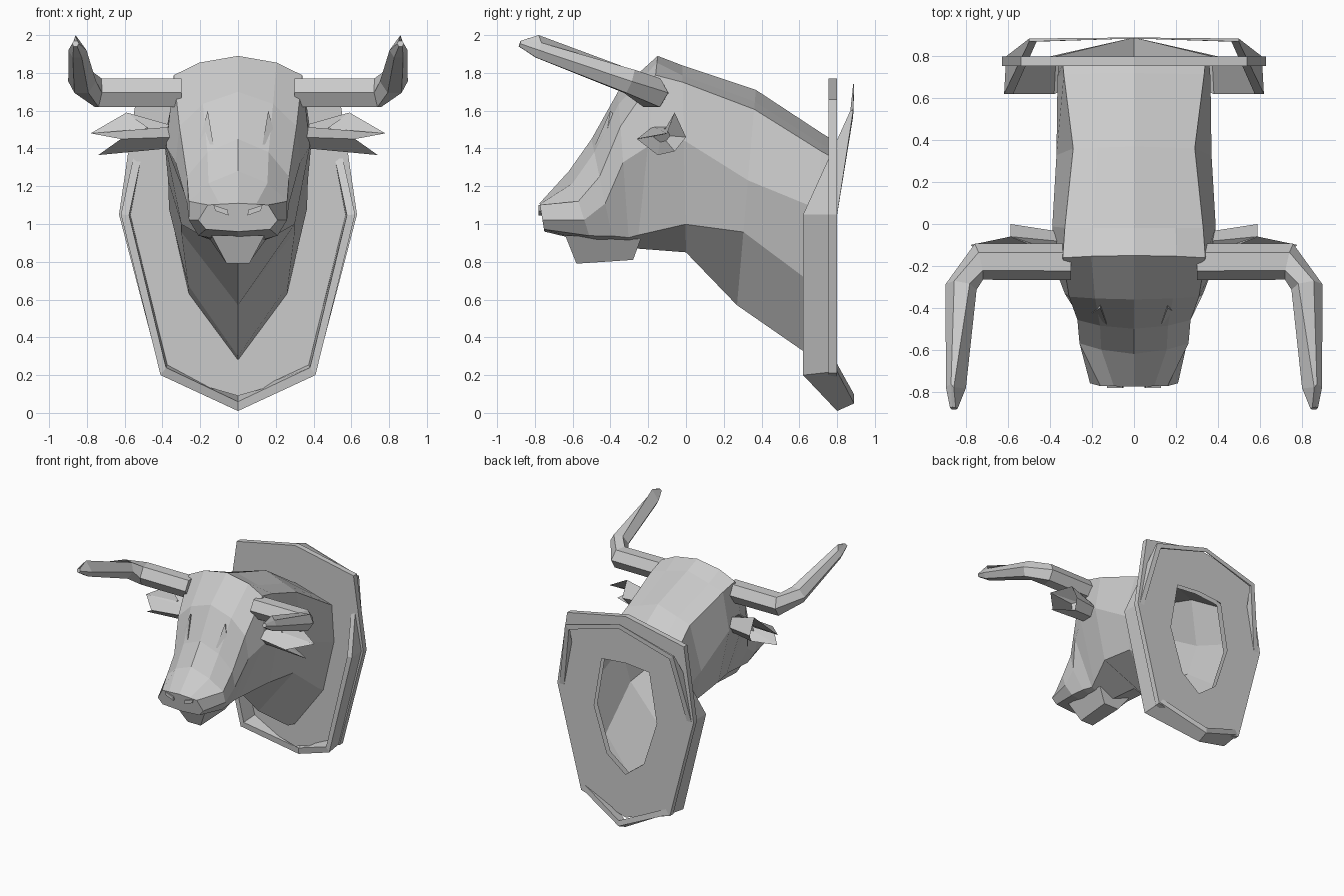
import bpy, bmesh, math
from mathutils import Vector

if "Cube" in bpy.data.objects:
    bpy.data.objects.remove(bpy.data.objects["Cube"])

grey = bpy.data.materials.new("plain grey")
grey.diffuse_color = (0.6, 0.6, 0.6, 1)
grey.use_nodes = True
grey.node_tree.nodes["Principled BSDF"].inputs["Base Color"].default_value = grey.diffuse_color


def make(name, verts, faces):
    bm = bmesh.new()
    vs = [bm.verts.new(v) for v in verts]
    for f in faces:
        bm.faces.new([vs[i] for i in f])
    bmesh.ops.remove_doubles(bm, verts=bm.verts, dist=.0005)
    bmesh.ops.recalc_face_normals(bm, faces=bm.faces)
    me = bpy.data.meshes.new(name)
    bm.to_mesh(me)
    bm.free()
    me.materials.append(grey)
    ob = bpy.data.objects.new(name, me)
    bpy.context.collection.objects.link(ob)
    return ob


def loft(name, rings, cap_start=True, cap_end=True):
    n = len(rings[0])
    verts = [p for r in rings for p in r]
    faces = [(k*n+i, k*n+(i+1) % n, (k+1)*n+(i+1) % n, (k+1)*n+i)
             for k in range(len(rings)-1) for i in range(n)]
    if cap_start:
        faces.append(tuple(range(n)))
    if cap_end:
        faces.append(tuple(range(len(verts)-n, len(verts))))
    return make(name, verts, faces)


def both_sides(name, build):
    for s, label in ((1, "right"), (-1, "left")):
        build(label + "_" + name, s)


def close_loop(half):
    # half outline runs bottom centre to top centre; mirror it to a full loop
    return half + [(-p[0],) + tuple(p[1:]) for p in half[-2:0:-1]]


def section(top, bottom, levels, crown=.6):
    # symmetric cross-section between a top and a bottom profile point
    (ty, tz), (by, bz) = top, bottom
    t0, w0 = levels[0]
    half = [(0, by, bz)]
    for t, w in reversed([(t0*crown, w0*.6)] + levels):
        half.append((w, ty+(by-ty)*t, tz+(bz-tz)*t))
    half.append((0, ty, tz))
    return close_loop(half)


# neck and head: one hollow skin open at the back
loft("neck_and_head", [
    section((.77, 1.45), (.75, .28), [(.08, .34), (.33, .36), (.70, .26)]),
    section((.72, 1.48), (.66, .30), [(.08, .335), (.34, .365), (.68, .265)]),
    section((.37, 1.71), (.27, .57), [(.09, .29), (.42, .37), (.66, .30)]),
    section((-.02, 1.84), (.0, .85), [(.09, .33), (.40, .39), (.85, .30)]),
    section((-.15, 1.89), (-.26, .87), [(.10, .34), (.47, .38), (.93, .20)], .35),
    section((-.36, 1.70), (-.30, .87), [(.22, .31), (.45, .33), (.93, .18)], .35),
    section((-.50, 1.45), (-.38, .88), [(.35, .27), (.60, .27), (.90, .20)], .35),
    section((-.62, 1.28), (-.50, .90), [(.42, .26), (.68, .26), (.90, .21)], .4),
    section((-.775, 1.11), (-.75, .96), [(.06, .16), (.60, .21), (.92, .17)]),
], cap_start=False)

# lower jaw
loft("lower_jaw", [
    [(-.14, -.64, .94), (.14, -.64, .94), (.15, -.24, .92), (-.15, -.24, .92)],
    [(-.06, -.58, .79), (.06, -.58, .79), (.07, -.28, .81), (-.07, -.28, .81)],
])


# nostrils: small slanted rims
def nostril(name, s):
    rim = [(.05, 1.045), (.12, 1.07), (.13, 1.10), (.055, 1.075)]
    loft(name, [[(s*x, y, z) for x, z in rim] for y in (-.70, -.782)])


both_sides("nostril", nostril)


# eyes: narrow wedges under the brow
def eye(name, s):
    pts = [(.16, -.40, 1.60), (.13, -.48, 1.42), (.21, -.43, 1.42), (.16, -.30, 1.48)]
    make(name, [(s*x, y, z) for x, y, z in pts],
         [(0, 1, 2), (0, 1, 3), (0, 2, 3), (1, 2, 3)])


both_sides("eye", eye)


# horns: six-sided tubes going sideways, then forward and up
def horn(name, s):
    path = [((.30, -.18, 1.695), .088), ((.74, -.18, 1.695), .088),
            ((.825, -.30, 1.755), .075), ((.85, -.78, 1.92), .048),
            ((.86, -.88, 1.955), .018)]
    pts = [Vector(p) for p, r in path]
    rings = []
    for i, (p, r) in enumerate(path):
        t = (pts[min(i+1, 4)]-pts[max(i-1, 0)]).normalized()
        side = t.cross(Vector((0, 0, 1))).normalized()
        up = side.cross(t)
        ring = []
        for k in range(6):
            a = math.tau*k/6
            q = pts[i] + side*math.cos(a)*r + up*math.sin(a)*r
            ring.append((s*q.x, q.y, q.z))
        rings.append(ring)
    # sharp upward corner near the tip
    rings[3][1] = (s*.86, -.78, 2.0)
    loft(name, rings)


both_sides("horn", horn)


# ears: flared hollow cups with a notched rim
def ear(name, s):
    base = [(.33, -.13+math.cos(k*math.tau/6)*.09, 1.46+math.sin(k*math.tau/6)*.065)
            for k in range(6)]
    rim = [(.59, 0, 1.46), (.59, -.06, 1.59), (.78, -.10, 1.48),
           (.62, -.26, 1.45), (.74, -.15, 1.365), (.56, -.06, 1.385)]
    core = Vector((.42, -.13, 1.47))
    inner = [tuple(core.lerp(Vector(p), .35)) for p in rim]
    loft(name, [[(s*x, y, z) for x, y, z in r] for r in (base, rim, inner)])


both_sides("ear", ear)

# wall plaque plate: flat shield with a hole behind the hollow neck
HOLE = close_loop([(0, .45), (.17, .58), (.29, .95), (.22, 1.36), (0, 1.38)])
outline = close_loop([(0, .09), (.41, .21), (.63, 1.05), (.54, 1.66), (0, 1.77)])
loft("plaque_plate", [[(x, y, z) for x, z in loop] for loop, y in (
    (HOLE, .755), (outline, .755), (outline, .80), (HOLE, .80))], False, False)

# raised frame around the plate: top leans back, lower tip is bent back
front = close_loop([(0, .80, .01), (.41, .62, .20), (.62, .62, 1.05),
                    (.50, .87, 1.60), (0, .885, 1.74)])
back = close_loop([(0, .89, .05), (.40, .80, .22), (.61, .80, 1.05),
                   (.50, .885, 1.60), (0, .89, 1.74)])


def inset(loop):
    return [(x*.93, y, 1+(z-1)*.95) for x, y, z in loop]


loft("plaque_frame", [front, back, inset(back), inset(front), front], False, False)
